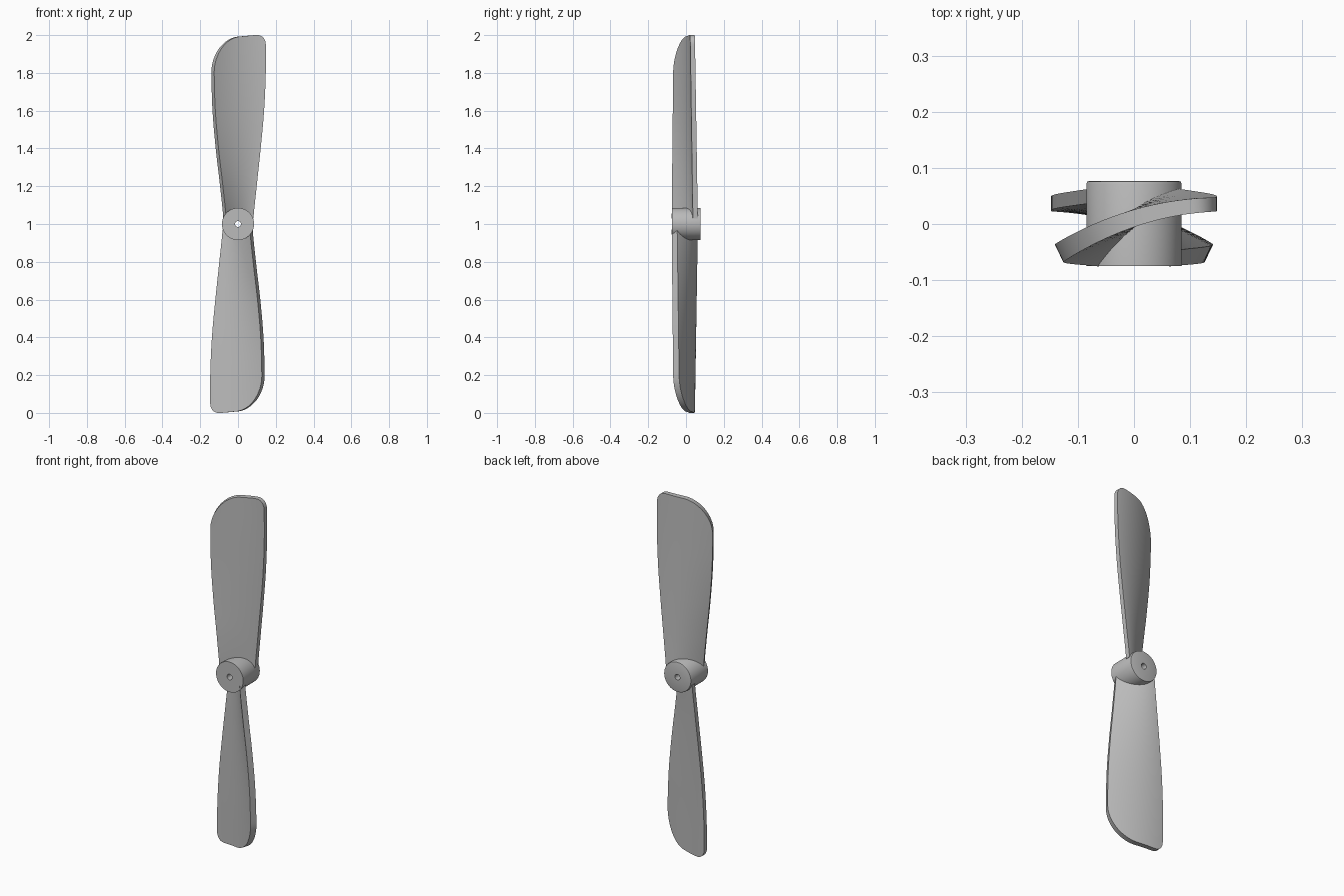
import bpy, bmesh, math
from mathutils import Matrix

if "Cube" in bpy.data.objects:
    bpy.data.objects.remove(bpy.data.objects["Cube"], do_unlink=True)

GREY = (0.5, 0.5, 0.5, 1)
mat = bpy.data.materials.new("plain grey")
mat.use_nodes = True
mat.diffuse_color = GREY
mat.node_tree.nodes["Principled BSDF"].inputs["Base Color"].default_value = GREY

CENTRE_Z = 1.0


def finish(bm, name):
    bmesh.ops.recalc_face_normals(bm, faces=bm.faces)
    mesh = bpy.data.meshes.new(name)
    bm.to_mesh(mesh)
    bm.free()
    mesh.materials.append(mat)
    obj = bpy.data.objects.new(name, mesh)
    bpy.context.collection.objects.link(obj)
    bpy.ops.object.select_all(action='DESELECT')
    obj.select_set(True)
    bpy.context.view_layer.objects.active = obj
    bpy.ops.object.shade_smooth_by_angle(angle=math.radians(35))
    return obj


def lerp(a, b, t):
    return a + (b - a) * t


def interp(table, v):
    # smooth curve through evenly spaced values, v from 0 to 1
    f = min(max(v, 0), 1) * (len(table) - 1)
    i = min(int(f), len(table) - 2)
    t = f - i
    p = [table[max(0, min(len(table) - 1, i + k))] for k in (-1, 0, 1, 2)]
    return p[1] + 0.5 * t * (p[2] - p[0] + t * (2 * p[0] - 5 * p[1] + 4 * p[2] - p[3]
                             + t * (3 * (p[1] - p[2]) + p[3] - p[0])))


# Edge positions from hub centre to tip
LEFT_X = [-0.076, -0.095, -0.118, -0.135, -0.141, -0.141]
RIGHT_X = [0.08, 0.099, 0.12, 0.138, 0.147, 0.147]


def tip_height(s):
    # wide round on the leading corner, small round on the trailing one
    u = min(1, s / 0.5)
    h = 0.8 + 0.18 * math.sqrt(1 - (1 - u) ** 2) + 0.02 * min(1, s / 0.8)
    if s > 0.85:
        h -= 0.05 * (1 - math.sqrt(max(0, 1 - ((s - 0.85) / 0.15) ** 2)))
    return h


def blade_point(s, t, front):
    r = lerp(0.03, tip_height(s), t)
    x = lerp(interp(LEFT_X, r), interp(RIGHT_X, r), s)
    camber = 0.02 * 4 * s * (1 - s)
    if front:
        x += 0.015 * (1 - s)
        y = lerp(lerp(-0.076, -0.066, r), lerp(0.037, 0.022, r), s) + camber
    else:
        y = lerp(lerp(-0.047, -0.034, r), lerp(0.063, 0.047, r), s) + camber
    return x, y, r


def blade(name, angle):
    cols, rows = 32, 40
    bm = bmesh.new()
    sheets = []
    for front in (True, False):
        sheets.append([[bm.verts.new(blade_point((1 - math.cos(math.pi * i / cols)) / 2,
                                                 j / rows, front))
                        for j in range(rows + 1)] for i in range(cols + 1)])
    for g in sheets:
        for i in range(cols):
            for j in range(rows):
                bm.faces.new((g[i][j], g[i + 1][j], g[i + 1][j + 1], g[i][j + 1]))
    # rim joining the two sheets
    loop = ([(i, 0) for i in range(cols)] + [(cols, j) for j in range(rows)]
            + [(i, rows) for i in range(cols, 0, -1)] + [(0, j) for j in range(rows, 0, -1)])
    f, b = sheets
    for (i, j), (k, m) in zip(loop, loop[1:] + loop[:1]):
        bm.faces.new((f[i][j], f[k][m], b[k][m], b[i][j]))
    bm.transform(Matrix.Translation((0, 0, CENTRE_Z)) @ Matrix.Rotation(angle, 4, 'Y'))
    return finish(bm, name)


def hub():
    # ring section turned around the y axis, with a through hole
    profile = [(0.016, -0.075), (0.085, -0.075), (0.085, 0.071),
               (0.0835, 0.0755), (0.079, 0.077), (0.016, 0.077)]
    n = 64
    bm = bmesh.new()
    rings = [[bm.verts.new((r * math.cos(2 * math.pi * k / n), y,
                            CENTRE_Z + r * math.sin(2 * math.pi * k / n)))
              for k in range(n)] for r, y in profile]
    for a, b in zip(rings, rings[1:] + rings[:1]):
        for k in range(n):
            m = (k + 1) % n
            bm.faces.new((a[k], a[m], b[m], b[k]))
    return finish(bm, "hub")


hub()
blade("upper_blade", 0)
blade("lower_blade", math.pi)
